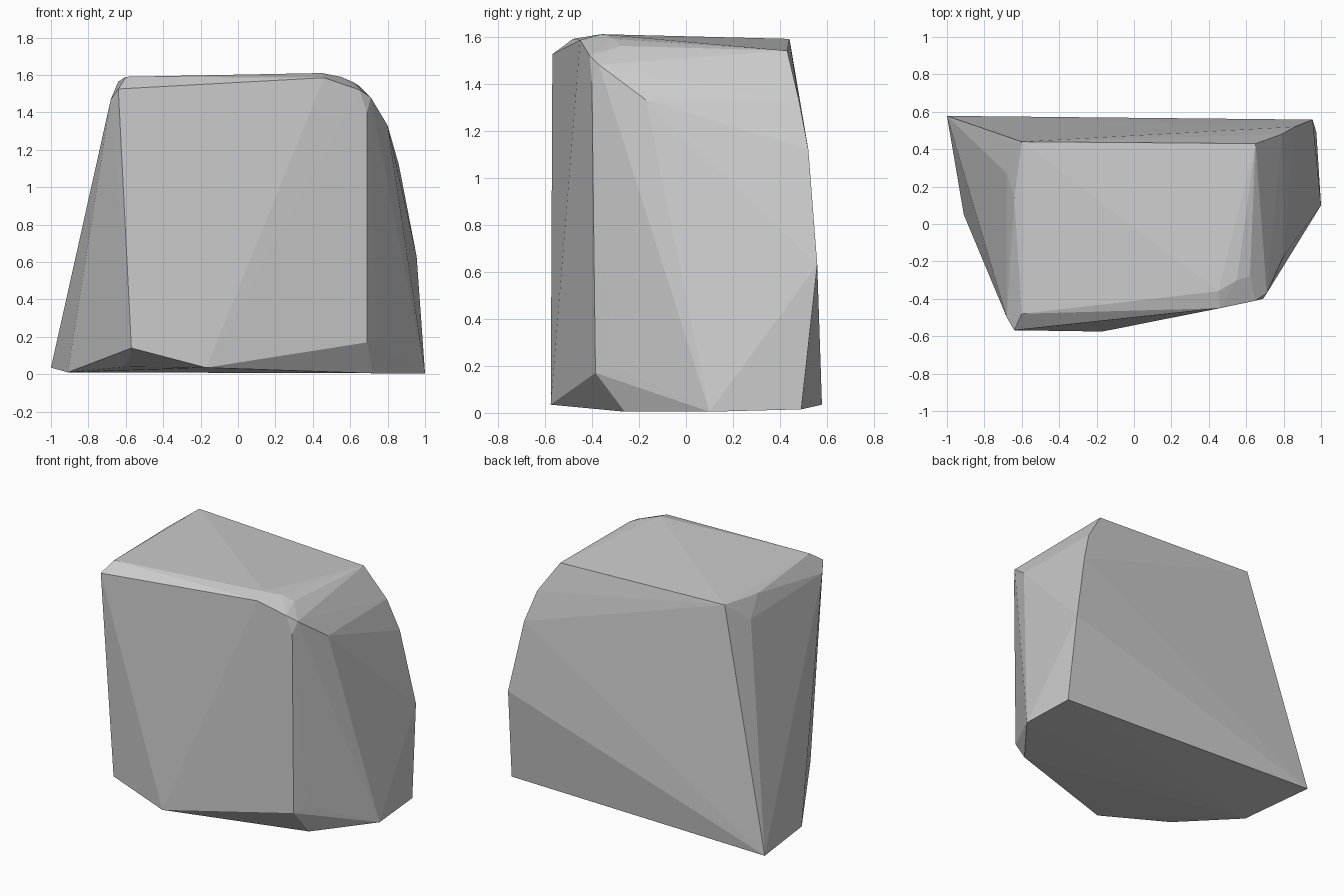
import bpy, bmesh

if "Cube" in bpy.data.objects:
    bpy.data.objects.remove(bpy.data.objects["Cube"])

# Corner points of the boulder, grouped by region
base = [(-1, .578, .035), (.975, .49, .015), (1, .1, .005), (.72, -.26, .005),
        (-.17, -.575, .035), (-.6, -.34, .04), (-.91, .05, .01)]
lower_front = [(-.57, -.53, .14), (.69, -.385, .17), (.74, -.31, .2)]
back_right_edge = [(.955, .558, .63), (.86, .52, 1.12), (.79, .48, 1.33), (.65, .43, 1.54)]
front_right_edge = [(.8, -.17, 1.33), (.71, -.37, 1.48), (.69, -.4, 1.4),
                    (.65, -.41, 1.52), (.46, -.45, 1.585)]
left_edge = [(-.64, -.568, 1.525), (-.68, -.5, 1.47), (-.68, .27, 1.45), (-.64, .14, 1.565)]
top = [(-.6, .44, 1.59), (-.6, -.48, 1.59), (.45, -.36, 1.61),
       (.55, -.3, 1.59), (.62, -.28, 1.56)]

# Faceted boulder: a hull stretched over the corners
bm = bmesh.new()
for p in base + lower_front + back_right_edge + front_right_edge + left_edge + top:
    bm.verts.new(p)
bmesh.ops.convex_hull(bm, input=bm.verts)
bmesh.ops.delete(bm, geom=[v for v in bm.verts if not v.link_faces], context='VERTS')
bmesh.ops.recalc_face_normals(bm, faces=bm.faces)

mesh = bpy.data.meshes.new("boulder")
bm.to_mesh(mesh)
bm.free()
bpy.context.collection.objects.link(bpy.data.objects.new("boulder", mesh))
